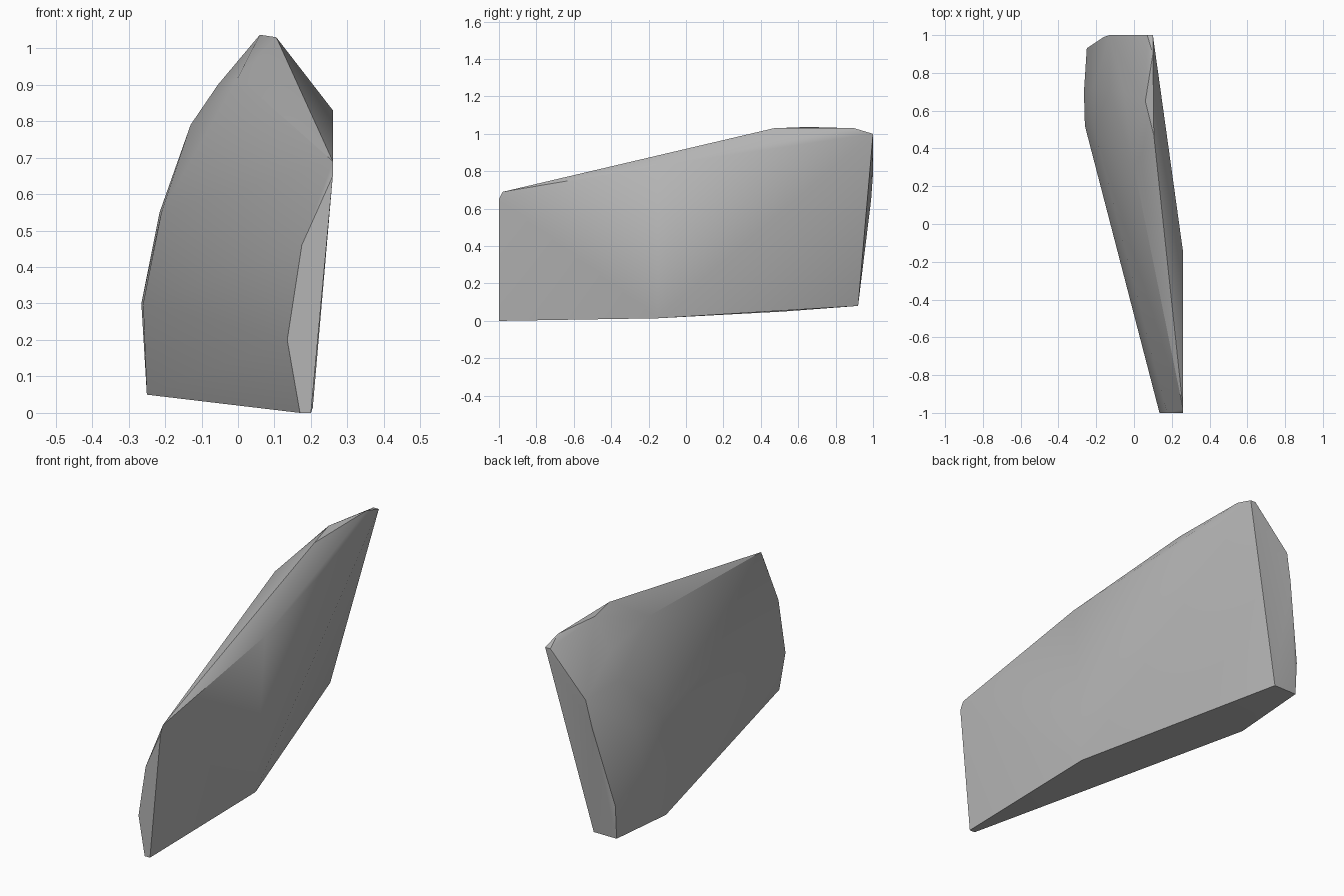
import bpy, bmesh, math

cube = bpy.data.objects.get("Cube")
if cube:
    bpy.data.objects.remove(cube, do_unlink=True)

# Plain stone grey
stone = bpy.data.materials.new("stone_grey")
stone.use_nodes = True
colour = (0.46, 0.46, 0.46, 1)
stone.diffuse_color = colour
stone.node_tree.nodes["Principled BSDF"].inputs["Base Color"].default_value = colour

# Narrow upright front end
front_end = [(.17, -1, 0), (.2, -1, 0), (.26, -1, .65),
             (.26, -.98, .69), (.175, -1, .46), (.135, -1, .2)]
# Broad inner side, swelling toward the back
swollen_side = [(-.25, .52, .05), (-.26, .52, .3), (-.21, .5, .55), (0, .3, .92),
                (-.265, .7, .3), (-.215, .72, .55), (-.13, .72, .79), (-.055, .7, .9)]
# Sharp crest along the top
crest = [(.105, .47, 1.03), (.06, .65, 1.037), (.1, .9, 1.03), (.26, -.15, .83)]
# Flat back end and the bend of the underside
back_end = [(.1, 1, 1), (.07, 1, 1), (-.13, 1, .79), (-.16, .99, .65), (-.25, .93, .25),
            (-.25, .92, .08), (-.12, .92, .08), (.205, -.15, .014)]

# Chiselled shard wrapped around the corner points
bm = bmesh.new()
for p in front_end + swollen_side + crest + back_end:
    bm.verts.new(p)
hull = bmesh.ops.convex_hull(bm, input=bm.verts)
loose = [v for v in bm.verts if not v.link_faces]
bmesh.ops.delete(bm, geom=loose, context='VERTS')
bmesh.ops.dissolve_limit(bm, angle_limit=math.radians(1), verts=bm.verts, edges=bm.edges)
bmesh.ops.recalc_face_normals(bm, faces=bm.faces)
mesh = bpy.data.meshes.new("rock_shard")
bm.to_mesh(mesh)
bm.free()
mesh.materials.append(stone)
shard = bpy.data.objects.new("rock_shard", mesh)
bpy.context.collection.objects.link(shard)

# Soft facets with crisp outer edges
bpy.ops.object.select_all(action='DESELECT')
shard.select_set(True)
bpy.context.view_layer.objects.active = shard
bpy.ops.object.shade_smooth_by_angle(angle=math.radians(30))
